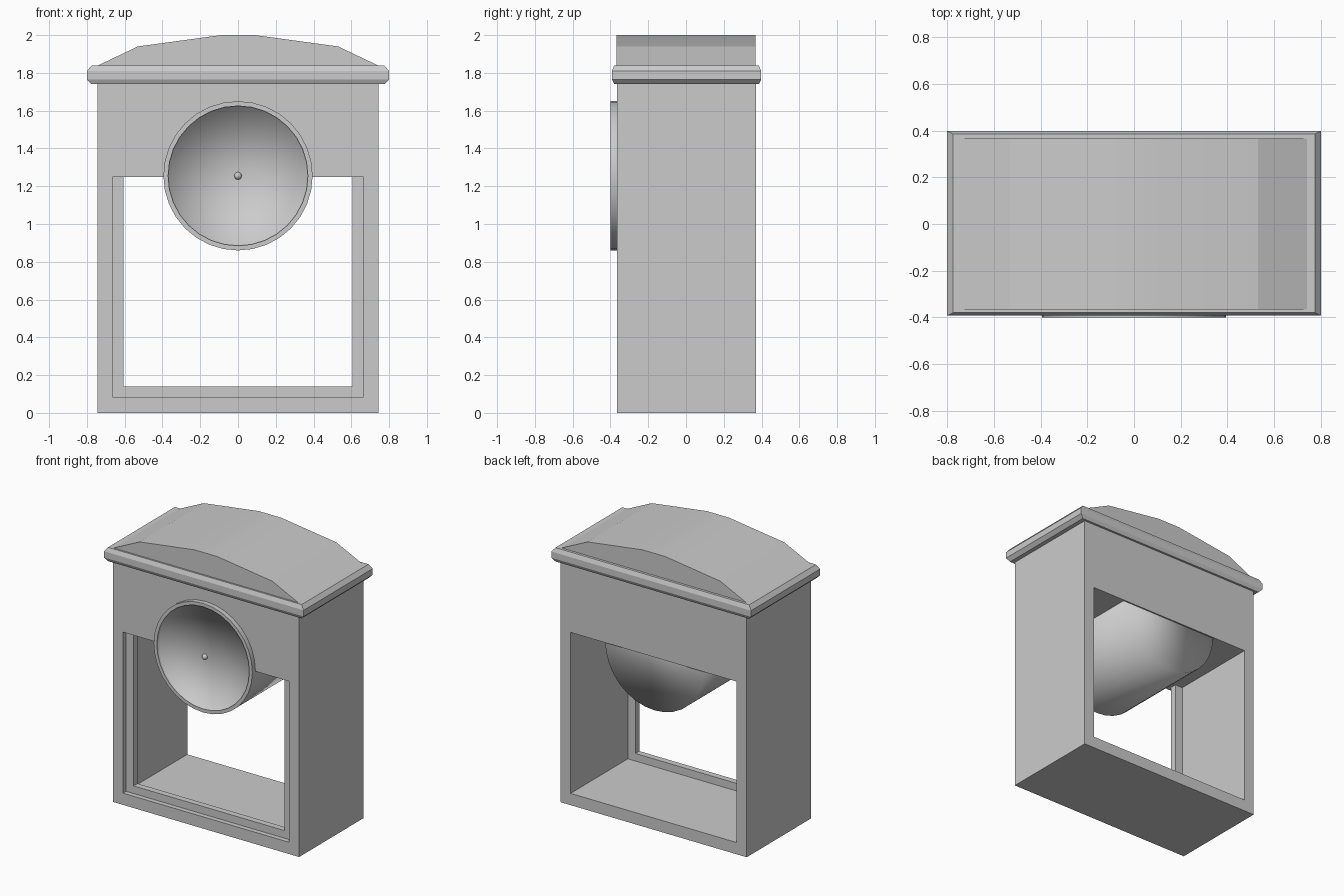
import bpy, bmesh, math
from mathutils import Matrix

if "Cube" in bpy.data.objects:
    bpy.data.objects.remove(bpy.data.objects["Cube"])


def finish(name, bm, smooth_angle=None):
    bmesh.ops.recalc_face_normals(bm, faces=bm.faces[:])
    mesh = bpy.data.meshes.new(name)
    bm.to_mesh(mesh)
    bm.free()
    obj = bpy.data.objects.new(name, mesh)
    bpy.context.collection.objects.link(obj)
    if smooth_angle:
        bpy.ops.object.select_all(action='DESELECT')
        bpy.context.view_layer.objects.active = obj
        obj.select_set(True)
        bpy.ops.object.shade_smooth_by_angle(angle=math.radians(smooth_angle))
    return obj


def bridge(bm, a, b):
    n = len(a)
    return [bm.faces.new((a[i], a[(i + 1) % n], b[(i + 1) % n], b[i])) for i in range(n)]


def extrude_y(name, outline, y0, y1, smooth_angle=None):
    """Extrude an x-z outline from y0 to y1."""
    bm = bmesh.new()
    front, back = ([bm.verts.new((x, y, z)) for x, z in outline] for y in (y0, y1))
    bm.faces.new(front)
    bm.faces.new(back)
    bridge(bm, front, back)
    return finish(name, bm, smooth_angle)


def rect(bm, w, z0, z1, y):
    return [bm.verts.new((x, y, z)) for x, z in ((-w, z0), (w, z0), (w, z1), (-w, z1))]


# Case: block with a rectangular through opening
F, B = -0.365, 0.37
bm = bmesh.new()
outer = [rect(bm, 0.745, 0, 1.74, y) for y in (F, B)]
inner = [rect(bm, 0.665, 0.085, 1.25, y) for y in (F, B)]
bridge(bm, *outer)
bridge(bm, *inner)
for o, i in zip(outer, inner):
    bridge(bm, o, i)
finish("case", bm)

# Recessed U-shaped frame lining the front opening
half = [(0.665, 1.25), (0.665, 0.085), (-0.665, 0.085), (-0.665, 1.25)]
extrude_y("window_frame", half + [(-0.605, 1.25), (-0.605, 0.14), (0.605, 0.14), (0.605, 1.25)],
          -0.33, -0.285)

# Chamfered cornice slab
bm = bmesh.new()
loops = []
for inset, z in ((0.025, 1.74), (0, 1.765), (0, 1.81), (0.025, 1.84)):
    x, y = 0.80 - inset, 0.395 - inset * 0.5
    loops.append([bm.verts.new((sx * x, sy * y + 0.003, z))
                  for sx, sy in ((-1, -1), (1, -1), (1, 1), (-1, 1))])
for a, b in zip(loops, loops[1:]):
    bridge(bm, a, b)
bm.faces.new(loops[0])
bm.faces.new(loops[-1])
finish("cornice", bm)

# Arched roof
arch = [(0.74, 1.84), (0.53, 1.94), (0.09, 2.0)]
extrude_y("roof", arch + [(-x, z) for x, z in reversed(arch)], -0.367, 0.367, 15)

# Dial drum: outer wall, flat rim, shallow recessed face
N, CZ = 32, 1.255
bm = bmesh.new()
rings = []
for r, y in ((0.395, 0.36), (0.395, -0.40), (0.37, -0.40), (0.37, -0.375)):
    rings.append([bm.verts.new((r * math.cos(2 * math.pi * k / N), y,
                                CZ + r * math.sin(2 * math.pi * k / N))) for k in range(N)])
for a, b in zip(rings, rings[1:]):
    bridge(bm, a, b)
bm.faces.new(rings[0])
centre = bm.verts.new((0, -0.375, CZ))
for k in range(N):
    bm.faces.new((rings[3][k], rings[3][(k + 1) % N], centre))
for f in bm.faces:
    f.smooth = True
for ring in rings[1:3]:
    for k in range(N):
        bm.edges.get((ring[k], ring[(k + 1) % N])).smooth = False
finish("dial_drum", bm)

# Small pin at the middle of the dial
bm = bmesh.new()
bmesh.ops.create_uvsphere(bm, u_segments=16, v_segments=8, radius=0.02,
                          matrix=Matrix.Translation((0, -0.378, CZ)))
finish("dial_pin", bm, 40)
